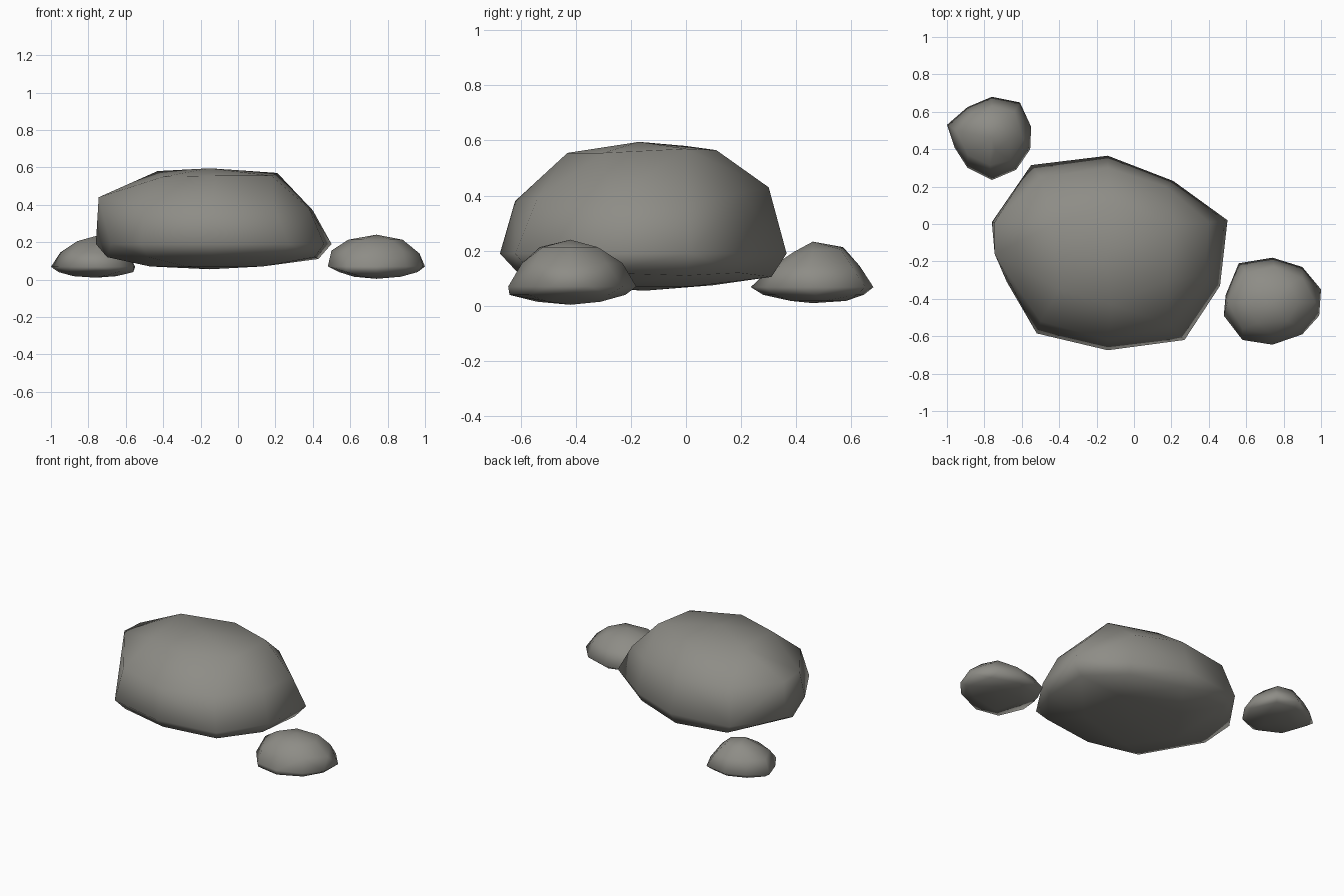
import bpy, bmesh

stone = bpy.data.materials.new("warm grey stone")
stone.diffuse_color = (0.27, 0.265, 0.24, 1)


def rock(name, rings):
    """Wrap a faceted hull around horizontal rings, then smooth the shading."""
    bm = bmesh.new()
    for z, ring in rings:
        for p in ring:
            # an optional third value overrides the ring height
            bm.verts.new((p[0], p[1], p[2] if len(p) > 2 else z))
    hull = bmesh.ops.convex_hull(bm, input=bm.verts[:])
    loose = {v for v in hull["geom_interior"] + hull["geom_unused"]
             if isinstance(v, bmesh.types.BMVert)}
    bmesh.ops.delete(bm, geom=[v for v in loose if v.is_valid], context="VERTS")
    bmesh.ops.recalc_face_normals(bm, faces=bm.faces[:])
    for f in bm.faces:
        f.smooth = True
    mesh = bpy.data.meshes.new(name)
    bm.to_mesh(mesh)
    bm.free()
    mesh.materials.append(stone)
    obj = bpy.data.objects.new(name, mesh)
    bpy.context.collection.objects.link(obj)


# Large boulder: underside, low rim, widest rim, shoulder, crown
rock("boulder", [
    (0.07, [(-0.15, -0.15, 0.055), (-0.47, -0.17), (-0.30, 0.10, 0.075),
            (0.13, 0.02), (0.13, -0.32), (-0.28, -0.42)]),
    (0.12, [(-0.70, -0.15), (-0.50, 0.27), (-0.14, 0.31, 0.105), (0.20, 0.19),
            (0.43, 0.00, 0.11), (0.41, -0.32), (0.23, -0.56), (-0.14, -0.61), (-0.48, -0.53)]),
    (0.19, [(-0.76, 0.01), (-0.68, -0.31), (-0.52, -0.585), (-0.14, -0.675),
            (0.27, -0.62), (0.46, -0.33), (0.50, 0.02), (0.21, 0.23),
            (-0.14, 0.365), (-0.55, 0.315)]),
    (0.39, [(-0.745, -0.16, 0.44), (-0.745, 0.01, 0.43), (-0.50, -0.52), (-0.14, -0.62, 0.38),
            (0.19, -0.54), (0.38, -0.28, 0.38), (0.40, 0.01, 0.37),
            (0.17, 0.20, 0.41), (-0.14, 0.30, 0.43), (-0.50, 0.25, 0.42)]),
    (0.57, [(-0.43, 0.00, 0.58), (-0.40, -0.35, 0.55), (-0.12, -0.43, 0.555),
            (0.18, -0.30, 0.555), (0.21, 0.00), (-0.10, 0.11, 0.565), (-0.15, -0.17, 0.595)]),
])

# Small stone in front on the right
rock("front_stone", [
    (0.015, [(0.74, -0.42, 0.004), (0.62, -0.34), (0.85, -0.31), (0.87, -0.50), (0.66, -0.54)]),
    (0.04, [(0.54, -0.28), (0.74, -0.22), (0.92, -0.28), (0.96, -0.45),
            (0.89, -0.57), (0.74, -0.64), (0.58, -0.61)]),
    (0.07, [(0.48, -0.49), (0.49, -0.38), (0.56, -0.21), (0.74, -0.18), (0.90, -0.23),
            (1.00, -0.35), (0.99, -0.49), (0.90, -0.59), (0.74, -0.645), (0.58, -0.62)]),
    (0.155, [(0.50, -0.42), (0.60, -0.26), (0.75, -0.23), (0.90, -0.29),
             (0.97, -0.42, 0.14), (0.88, -0.55), (0.74, -0.595), (0.58, -0.56)]),
    (0.213, [(0.59, -0.42), (0.67, -0.32), (0.83, -0.32), (0.88, -0.42),
             (0.82, -0.52), (0.66, -0.53), (0.74, -0.42, 0.24)]),
])

# Small stone behind on the left
rock("back_stone", [
    (0.018, [(-0.76, 0.46, 0.01), (-0.88, 0.50), (-0.74, 0.58), (-0.65, 0.50), (-0.72, 0.38)]),
    (0.04, [(-0.96, 0.52), (-0.88, 0.60), (-0.76, 0.645), (-0.63, 0.62), (-0.56, 0.47),
            (-0.64, 0.32), (-0.76, 0.28), (-0.90, 0.35)]),
    (0.068, [(-1.00, 0.53), (-0.89, 0.625), (-0.76, 0.68), (-0.61, 0.65), (-0.55, 0.52),
             (-0.555, 0.40), (-0.63, 0.29), (-0.76, 0.235), (-0.89, 0.30), (-0.96, 0.41)]),
    (0.145, [(-0.95, 0.50), (-0.87, 0.59), (-0.76, 0.63), (-0.64, 0.60),
             (-0.59, 0.45), (-0.66, 0.34), (-0.77, 0.315), (-0.89, 0.37)]),
    (0.205, [(-0.86, 0.48), (-0.80, 0.57, 0.213), (-0.69, 0.56), (-0.66, 0.46),
             (-0.74, 0.39, 0.195), (-0.76, 0.46, 0.233)]),
])
